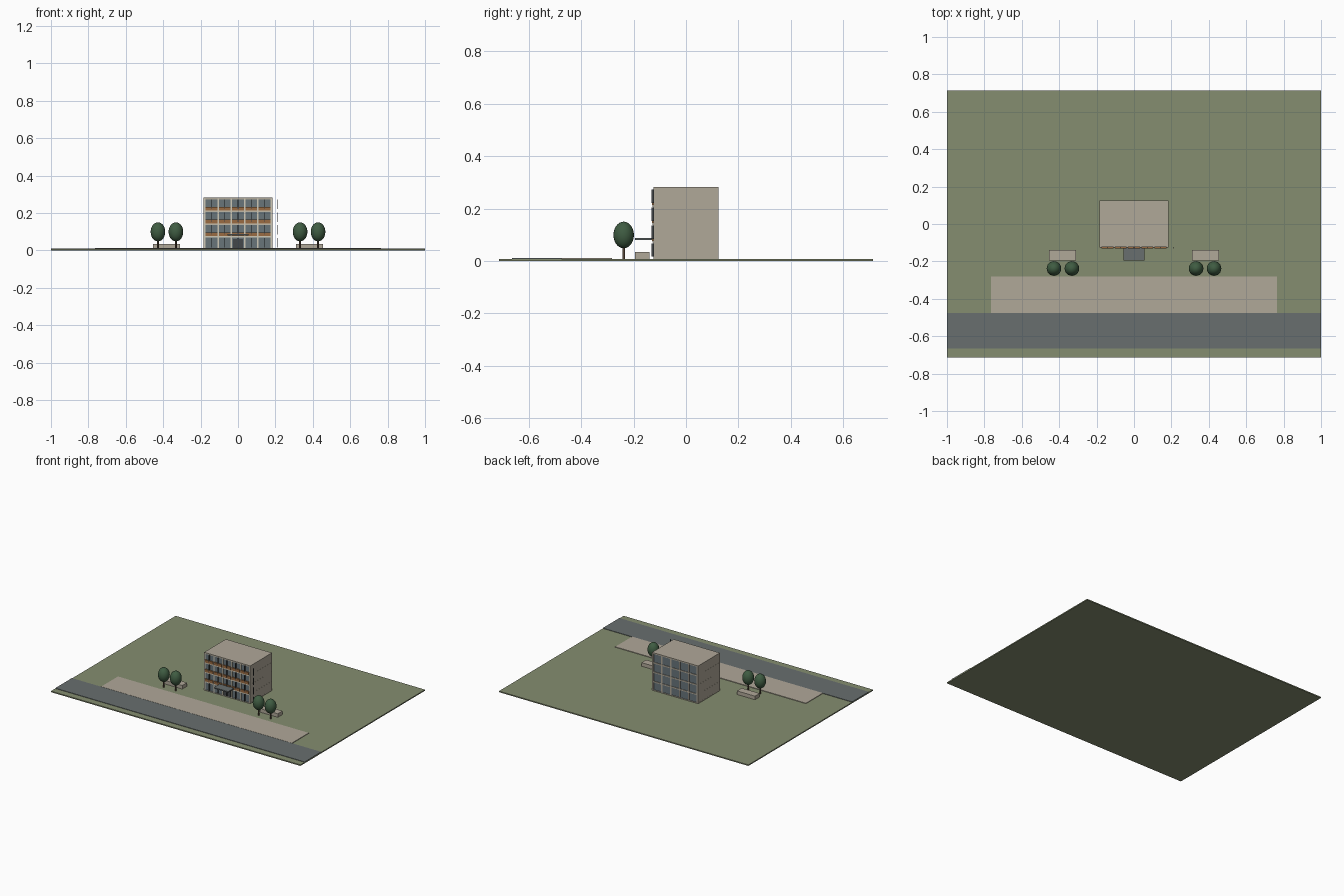
import bpy, bmesh, math

if "Cube" in bpy.data.objects:
    bpy.data.objects.remove(bpy.data.objects["Cube"])


def srgb(h):
    out = []
    for i in (0, 2, 4):
        c = int(h[i:i + 2], 16) / 255
        out.append(c / 12.92 if c <= 0.04045 else ((c + 0.055) / 1.055) ** 2.4)
    return (*out, 1)


def material(name, h):
    m = bpy.data.materials.new(name)
    m.diffuse_color = srgb(h)
    m.use_nodes = True
    m.node_tree.nodes["Principled BSDF"].inputs["Base Color"].default_value = m.diffuse_color
    return m


GRASS = material("grass", "858D70")
ASPHALT = material("asphalt", "686F6F")
STONE = material("stone", "B0A899")
GLASS = material("glass", "68757A")
CREAM = material("cream trim", "CFC8B6")
WOOD = material("wood panel", "9A6B42")
METAL = material("dark metal", "43474A")
LEAF = material("foliage", "3F5C42")
BARK = material("bark", "5A4A3B")


def add_box(bm, x0, x1, y0, y1, z0, z1):
    vs = bmesh.ops.create_cube(bm, size=1)["verts"]
    for v in vs:
        v.co = (x1 if v.co.x > 0 else x0, y1 if v.co.y > 0 else y0, z1 if v.co.z > 0 else z0)


def boxes(name, mat, items):
    bm = bmesh.new()
    for b in items:
        add_box(bm, *b)
    me = bpy.data.meshes.new(name)
    bm.to_mesh(me)
    bm.free()
    ob = bpy.data.objects.new(name, me)
    bpy.context.collection.objects.link(ob)
    me.materials.append(mat)
    return ob


# Site
boxes("lawn", GRASS, [(-1, 1, -0.714, 0.714, 0, 0.008)])
boxes("road", ASPHALT, [(-1, 1, -0.665, -0.475, 0.006, 0.011)])
boxes("plaza", STONE, [(-0.765, 0.765, -0.475, -0.282, 0.006, 0.012)])

# Building: glazed core inside a frame of walls, slabs and columns
W, D, Z0, TOP, FLOORS, BAYS = 0.185, 0.125, 0.008, 0.282, 4, 5
FH = (TOP - Z0) / FLOORS
BAY = 0.0712
lines = [(i - BAYS / 2) * BAY for i in range(BAYS + 1)]
levels = [Z0 + FH * i for i in range(FLOORS + 1)]

boxes("window_glass", GLASS, [(-0.18, 0.18, -0.121, 0.121, Z0, TOP - 0.005)])
boxes("side_walls", STONE, [(s * 0.1825 - 0.0018, s * 0.1825 + 0.0018, -D, D, Z0, TOP - 0.002)
                            for s in (-1, 1)])
boxes("floor_slabs", STONE, [(-W, W, -D + 0.001, D, max(z - 0.009, Z0), max(z, Z0 + 0.005))
                             for z in levels])
boxes("back_columns", STONE, [(x - 0.005, x + 0.005, 0.115, D, Z0, TOP - 0.002) for x in lines])
boxes("front_columns", CREAM, [(x - 0.004, x + 0.004, -D, -0.115, Z0, TOP - 0.006) for x in lines])
boxes("front_slab_edges", CREAM, [(-0.18, 0.18, -0.128, -0.12, z - 0.007, z) for z in levels[1:-1]])

# Wood panels stand above each upper floor edge, one per bay
boxes("balcony_panels", WOOD, [(x + 0.004, x + BAY - 0.004, -0.130, -0.122, z, z + 0.019)
                               for x in lines[:-1] for z in levels[1:-1]])

# Slim mullions at bay centres; the run continues one bay past the right wall
boxes("window_mullions", METAL, [(x + BAY / 2 - 0.0015, x + BAY / 2 + 0.0015, -0.132, -0.122,
                                  z + 0.008, z + FH - 0.010)
                                 for x in lines for z in levels[:-1]])

# Entrance
boxes("entrance_canopy", ASPHALT, [(-0.057, 0.057, -0.194, -0.122, 0.080, 0.088)])
boxes("entrance_door", METAL, [(-0.028, -0.002, -0.124, -0.118, Z0, 0.062),
                               (0.002, 0.028, -0.124, -0.118, Z0, 0.062)])

# Planters
boxes("planters", STONE, [(s * 0.383 - 0.072, s * 0.383 + 0.072, -0.194, -0.14, 0.006, 0.034)
                          for s in (-1, 1)])

# Trees
for s in (-1, 1):
    for x in (0.332, 0.428):
        bpy.ops.mesh.primitive_cylinder_add(vertices=12, radius=0.005, depth=0.056,
                                            location=(s * x, -0.238, 0.035))
        trunk = bpy.context.object
        trunk.name = "tree_trunk"
        trunk.data.materials.append(BARK)
        bpy.ops.object.shade_smooth_by_angle()
        bpy.ops.mesh.primitive_uv_sphere_add(segments=24, ring_count=14, radius=1,
                                             location=(s * x, -0.238, 0.099))
        crown = bpy.context.object
        crown.name = "tree_crown"
        crown.scale = (0.039, 0.039, 0.051)
        crown.data.materials.append(LEAF)
        bpy.ops.object.shade_smooth_by_angle()
